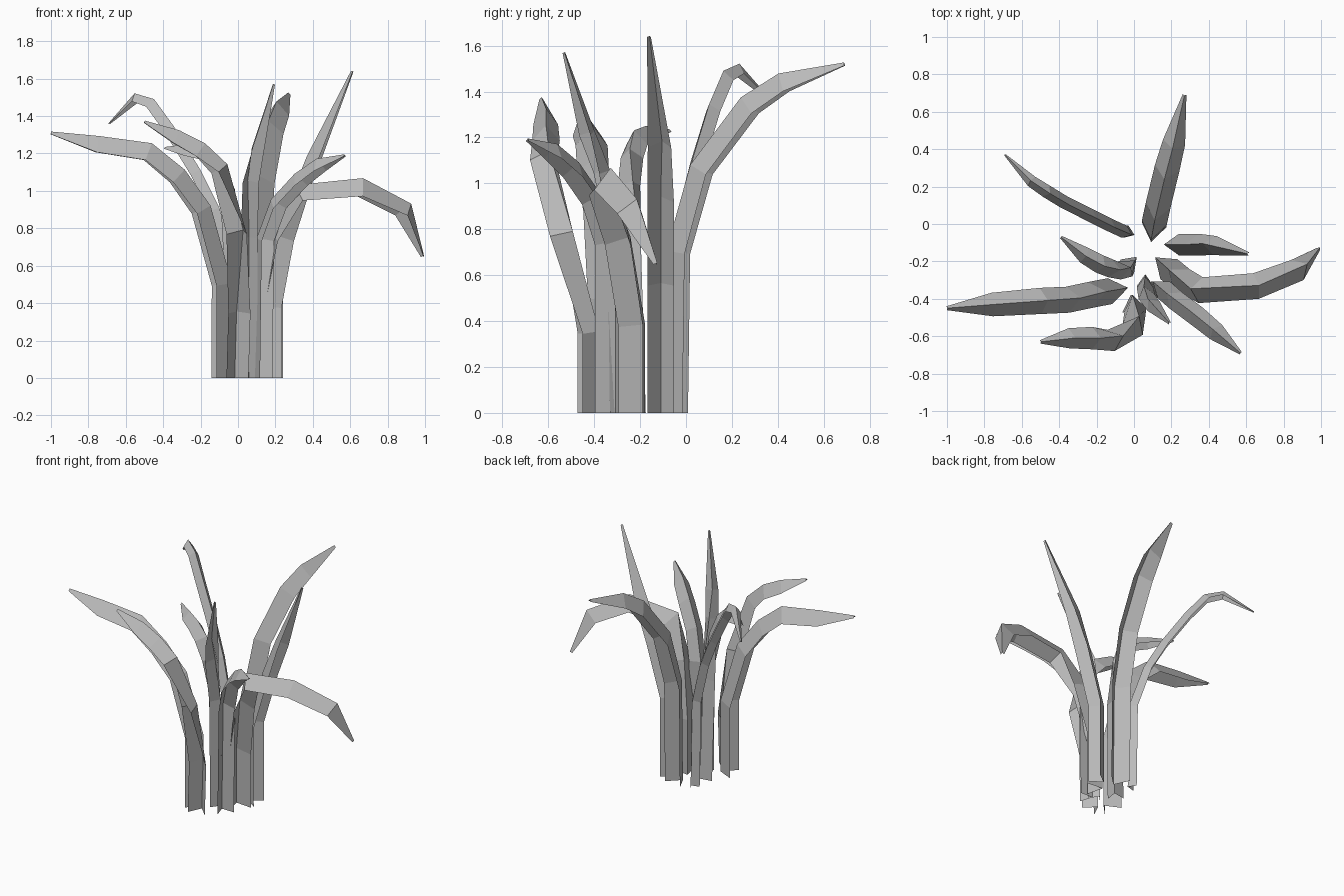
import bpy
import bmesh
from mathutils import Vector

if "Cube" in bpy.data.objects:
    bpy.data.objects.remove(bpy.data.objects["Cube"], do_unlink=True)

grey = bpy.data.materials.new("plain_grey")
grey.use_nodes = True
grey.diffuse_color = (0.5, 0.5, 0.5, 1)
bsdf = grey.node_tree.nodes["Principled BSDF"]
bsdf.inputs["Base Color"].default_value = (0.5, 0.5, 0.5, 1)
bsdf.inputs["Roughness"].default_value = 0.8

UP = Vector((0, 0, 1))


def leaf(name, width, *path):
    """Blade folded along its middle, swept along a path, tapering to the tip."""
    pts = [Vector(p) for p in path]
    last = len(pts) - 1
    bm = bmesh.new()
    rows = []
    for i, p in enumerate(pts):
        # direction of growth, and the compass heading the blade leans to
        before, after = pts[max(i - 1, 0)], pts[min(i + 1, last)]
        grow = (p - before).normalized() + (after - p).normalized()
        grow = UP.copy() if i == 0 else grow.normalized()
        k = max(i, 1)
        lean = pts[min(k + 1, last)] - pts[k - 1]
        lean.z = 0
        side = lean.normalized().cross(UP)
        side = (side - grow * side.dot(grow)).normalized()
        fold = side.cross(grow)
        # the fold sits on the inner side, the two edges on the outer side
        size = width * {last: 0.15, last - 1: 0.9}.get(i, 1)
        half, drop = side * size / 2, fold * size * 0.35
        rows.append([bm.verts.new(v) for v in
                     (p - half - drop, p + drop, p + half - drop)])
    for a, b in zip(rows, rows[1:]):
        for j in range(2):
            bm.faces.new((a[j], a[j + 1], b[j + 1], b[j]))
    mesh = bpy.data.meshes.new(name)
    bm.to_mesh(mesh)
    bm.free()
    mesh.materials.append(grey)
    bpy.context.collection.objects.link(bpy.data.objects.new(name, mesh))


# Leaves on the back and left side
leaf("back_leaf", 0.135, (.1, -.05, 0), (.1, -.04, .7), (.12, .06, 1.06),
     (.17, .27, 1.34), (.21, .42, 1.44), (.27, .69, 1.52))
leaf("tall_left_leaf", 0.115, (.2, -.11, 0), (.2, -.11, .56), (.31, -.11, .93),
     (.4, -.11, 1.17), (.61, -.16, 1.64))
leaf("drooping_left_leaf", 0.14, (.15, -.21, 0), (.15, -.21, .38), (.22, -.27, .75),
     (.33, -.35, .99), (.66, -.33, 1.02), (.9, -.23, .9), (.99, -.13, .65))

# Leaves on the front
leaf("front_left_leaf", 0.11, (.12, -.33, 0), (.13, -.33, .74), (.2, -.39, .93),
     (.32, -.48, 1.06), (.43, -.57, 1.14), (.57, -.69, 1.19))
leaf("upright_front_leaf", 0.09, (.06, -.3, 0), (.06, -.31, .75), (.06, -.36, 1.05),
     (.09, -.42, 1.22), (.19, -.53, 1.57))
leaf("front_right_leaf", 0.12, (-.01, -.42, 0), (0, -.42, .35), (.01, -.53, .78),
     (-.09, -.61, 1.12), (-.2, -.61, 1.22), (-.33, -.61, 1.29), (-.5, -.63, 1.37))

# Leaves on the right side
leaf("long_right_leaf", 0.14, (-.08, -.35, 0), (-.08, -.35, .5), (-.19, -.37, .9),
     (-.32, -.4, 1.08), (-.48, -.41, 1.21), (-.75, -.43, 1.25), (-1, -.45, 1.31))
leaf("thin_right_leaf", 0.07, (-.02, -.05, 0), (-.03, -.05, .6), (-.12, -.01, .9),
     (-.22, .04, 1.1), (-.36, .11, 1.33), (-.46, .17, 1.47), (-.55, .23, 1.5),
     (-.69, .37, 1.36))
leaf("short_right_leaf", 0.1, (-.01, -.2, 0), (-.02, -.22, .7), (-.05, -.24, 1),
     (-.1, -.24, 1.13), (-.17, -.22, 1.2), (-.26, -.17, 1.22), (-.39, -.07, 1.23))
